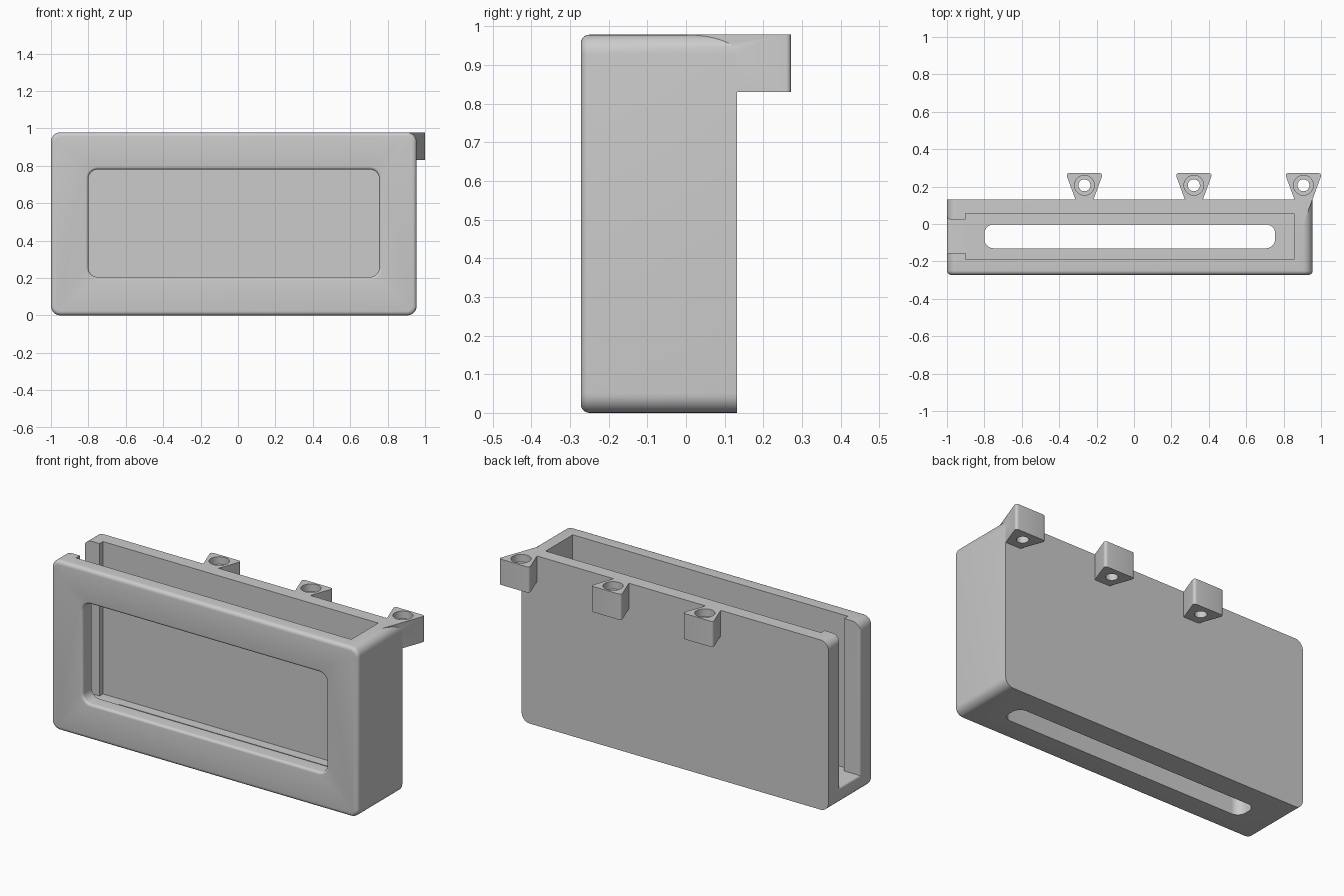
import bpy, bmesh, math

if "Cube" in bpy.data.objects:
    bpy.data.objects.remove(bpy.data.objects["Cube"])

grey = bpy.data.materials.new("plain grey")
grey.use_nodes = True
grey.diffuse_color = (0.6, 0.6, 0.6, 1)
grey.node_tree.nodes["Principled BSDF"].inputs["Base Color"].default_value = (0.6, 0.6, 0.6, 1)


def add_mesh(name, bm):
    bmesh.ops.recalc_face_normals(bm, faces=bm.faces)
    mesh = bpy.data.meshes.new(name)
    bm.to_mesh(mesh)
    bm.free()
    mesh.materials.append(grey)
    obj = bpy.data.objects.new(name, mesh)
    bpy.context.collection.objects.link(obj)
    return obj


def rounded_rect(a0, a1, b0, b1, r, grow):
    """Outline of a rectangle with round corners, offset outwards by grow."""
    r2 = max(r + grow, 0)
    steps = 8 if r else 0
    pts = []
    corners = [(a1 - r, b1 - r), (a0 + r, b1 - r), (a0 + r, b0 + r), (a1 - r, b0 + r)]
    for k, (a, b) in enumerate(corners):
        if not steps:
            sa, sb = (1, -1, -1, 1)[k], (1, 1, -1, -1)[k]
            pts.append((a + sa * grow, b + sb * grow))
            continue
        for i in range(steps + 1):
            t = (k + i / steps) * math.pi / 2
            pts.append((a + r2 * math.cos(t), b + r2 * math.sin(t)))
    return pts


def loft(name, axis, rect, r, levels):
    """Skin a rounded rectangle through (position, grow) levels along an axis."""
    place = {"x": lambda a, b, p: (p, a, b),
             "y": lambda a, b, p: (a, p, b),
             "z": lambda a, b, p: (a, b, p)}[axis]
    bm = bmesh.new()
    rings = [[bm.verts.new(place(a, b, p)) for a, b in rounded_rect(*rect, r, g)]
             for p, g in levels]
    for low, high in zip(rings, rings[1:]):
        for i in range(len(low)):
            j = (i + 1) % len(low)
            bm.faces.new((low[i], low[j], high[j], high[i]))
    bm.faces.new(rings[0])
    bm.faces.new(rings[-1])
    return add_mesh(name, bm)


def fillet(start, size, sign, steps=5):
    """Quarter-round levels, running from flush to fully offset."""
    out = []
    for i in range(steps + 1):
        t = i / steps * math.pi / 2
        out.append((start - size * math.sin(t), sign * size * (1 - math.cos(t))))
    return out


def cylinder(name, x, y, z0, z1, r):
    bm = bmesh.new()
    bmesh.ops.create_cone(bm, cap_ends=True, segments=40, radius1=r, radius2=r, depth=z1 - z0)
    bmesh.ops.translate(bm, verts=bm.verts, vec=(x, y, (z0 + z1) / 2))
    return add_mesh(name, bm)


def tab(x):
    """Wedge lug with rounded outer corners, its point buried in the wall."""
    bm = bmesh.new()
    base = bm.faces.new([bm.verts.new(p) for p in
                         ((x, 0, 0.83), (x + 0.1, 0.272, 0.83), (x - 0.1, 0.272, 0.83))])
    top = bmesh.ops.extrude_face_region(bm, geom=[base])["geom"]
    bmesh.ops.translate(bm, verts=[v for v in top if isinstance(v, bmesh.types.BMVert)],
                        vec=(0, 0, 0.148))
    edges = [e for e in bm.edges if abs(e.verts[0].co.z - e.verts[1].co.z) > 0.1
             and e.verts[0].co.y > 0.2]
    bmesh.ops.bevel(bm, geom=edges, offset=0.02, segments=5, profile=0.5, affect="EDGES")
    return add_mesh("mounting_tab", bm)


def combine(target, other, operation):
    mod = target.modifiers.new(operation, "BOOLEAN")
    mod.operation = operation
    mod.solver = "EXACT"
    mod.object = other
    bpy.context.view_layer.objects.active = target
    bpy.ops.object.modifier_apply(modifier=mod.name)
    bpy.data.objects.remove(other)


# Outer shell: round corners, filleted front edge, sharp back edge
body = loft("holder_body", "y", (-1, 0.955, 0, 0.978), 0.05,
            [(0.132, 0)] + fillet(-0.25, 0.022, -1))

# Mounting tabs along the back rim
tab_xs = (-0.265, 0.32, 0.906)
for x in tab_xs:
    combine(body, tab(x), "UNION")

# Main pocket, open at the top
cutters = [loft("pocket", "z", (-0.9, 0.855, -0.19, 0.056), 0, [(0.1, 0), (1.2, 0)])]

# Open slot in the side wall, with eased outer edges
cutters.append(loft("side_slot", "x", (-0.155, 0.025, 0.1, 1.2), 0,
                    [(-0.85, 0)] + fillet(-0.985, 0.015, 1) + [(-1.05, 0.015)]))

# Front window with rounded rim
cutters.append(loft("front_window", "y", (-0.8, 0.755, 0.205, 0.78), 0.05,
                    [(-0.1, 0)] + fillet(-0.257, 0.015, 1) + [(-0.35, 0.015)]))

# Long slot through the floor
cutters.append(loft("floor_slot", "z", (-0.8, 0.755, -0.13, -0.002), 0.05,
                    [(-0.1, 0), (0.2, 0)]))

# Screw holes with counterbores
for x in tab_xs:
    cutters.append(cylinder("screw_hole", x, 0.207, 0.7, 1.1, 0.032))
    cutters.append(cylinder("counterbore", x, 0.207, 0.935, 1.1, 0.053))

for cutter in cutters:
    combine(body, cutter, "DIFFERENCE")

# Smooth fillets, crisp edges
bpy.ops.object.select_all(action="DESELECT")
body.select_set(True)
bpy.context.view_layer.objects.active = body
bpy.ops.object.shade_smooth_by_angle(angle=math.radians(30))
